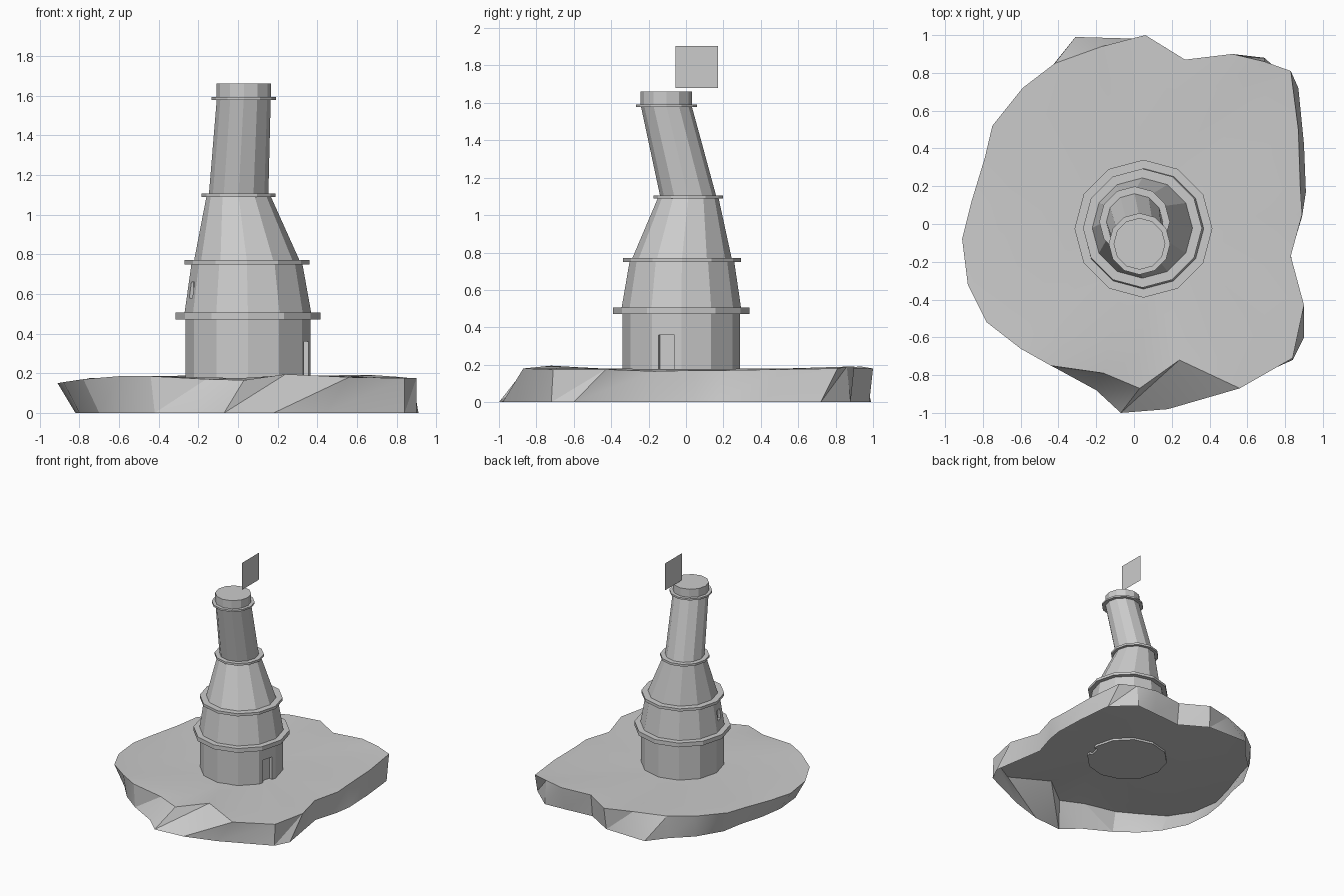
import bpy, bmesh, math
from mathutils import Vector, Matrix

if "Cube" in bpy.data.objects:
    bpy.data.objects.remove(bpy.data.objects["Cube"])

stone = bpy.data.materials.new("plain grey")
stone.diffuse_color = (0.6, 0.6, 0.6, 1)
stone.use_nodes = True
stone.node_tree.nodes["Principled BSDF"].inputs["Base Color"].default_value = stone.diffuse_color


def make(name, bm):
    me = bpy.data.meshes.new(name)
    bm.to_mesh(me)
    bm.free()
    ob = bpy.data.objects.new(name, me)
    bpy.context.collection.objects.link(ob)
    me.materials.append(stone)
    return ob


def drum(name, z0, c0, r0, z1, c1, r1, n=12):
    """Closed tapered drum, which may lean from centre c0 to centre c1."""
    bm = bmesh.new()
    rings = []
    for z, c, r in ((z0, c0, r0), (z1, c1, r1)):
        rings.append([bm.verts.new((c[0] + r * math.cos(math.tau * i / n),
                                    c[1] + r * math.sin(math.tau * i / n), z)) for i in range(n)])
    lo, hi = rings
    for i in range(n):
        j = (i + 1) % n
        bm.faces.new((lo[i], lo[j], hi[j], hi[i]))
    bm.faces.new(hi)
    bm.faces.new(lo[::-1])
    return make(name, bm)


def recess(target, name, angle, dist, size, z):
    """Cut a box-shaped opening into the facet that faces the given angle."""
    a = math.radians(angle)
    bm = bmesh.new()
    m = (Matrix.Translation((0.05 + dist * math.cos(a), -0.025 + dist * math.sin(a), z))
         @ Matrix.Rotation(a, 4, 'Z') @ Matrix.Diagonal((*size, 1)))
    bmesh.ops.create_cube(bm, size=1, matrix=m)
    cutter = make(name + "_cutter", bm)
    cutter.hide_render = True
    cutter.hide_set(True)
    mod = target.modifiers.new(name, 'BOOLEAN')
    mod.operation = 'DIFFERENCE'
    mod.object = cutter


# island: irregular rim, open underneath
rim = [(.89, .05), (.88, .2), (.87, .5), (.83, .81), (.69, .86), (.52, .9), (.27, .87), (.06, 1),
       (-.17, .94), (-.42, .85), (-.59, .72), (-.75, .52), (-.79, .35), (-.86, .12), (-.91, -.08),
       (-.88, -.32), (-.78, -.52), (-.6, -.66), (-.44, -.75), (-.16, -.79), (.03, -.87),
       (.24, -.72), (.56, -.87), (.84, -.71), (.9, -.43), (.83, -.17)]
foot = [(.89, .04), (.91, .17), (.9, .42), (.87, .72), (.69, .88), (.52, .87), (.27, .85), (.05, .98),
        (-.31, .99), (-.43, .84), (-.58, .7), (-.7, .5), (-.73, .33), (-.79, .12), (-.82, -.08),
        (-.8, -.3), (-.7, -.5), (-.58, -.64), (-.42, -.76), (-.2, -.88), (-.07, -1),
        (.18, -.98), (.44, -.9), (.84, -.72), (.9, -.6), (.83, -.16)]
heights = [.17, .17, .175, .18, .19, .19, .185, .18, .19, .185, .18, .175, .165, .155, .15,
           .155, .17, .185, .185, .17, .165, .195, .18, .175, .175, .165]
bm = bmesh.new()
rings = [[bm.verts.new((x, y, 0)) for x, y in foot],
         [bm.verts.new((x, y, h)) for (x, y), h in zip(rim, heights)]]
for s, mix in ((.8, .35), (.4, 0)):
    rings.append([bm.verts.new((x * s, y * s, h * mix + (.182 if s > .5 else .172) * (1 - mix)))
                  for (x, y), h in zip(rim, heights)])
n = len(rim)
for lo, hi in zip(rings, rings[1:]):
    for i in range(n):
        j = (i + 1) % n
        bm.faces.new((lo[i], lo[j], hi[j]))
        bm.faces.new((lo[i], hi[j], hi[i]))
mid = bm.verts.new((0, 0, .17))
for i in range(n):
    bm.faces.new((rings[-1][i], rings[-1][(i + 1) % n], mid))
island = make("island", bm)
bpy.context.view_layer.objects.active = island
island.select_set(True)
bpy.ops.object.shade_smooth_by_angle(angle=math.radians(25))

# tower storeys, leaning more towards the top
A, B, C, D = (.05, -.025), (.045, -.022), (.003, .012), (.029, -.105)
base = drum("tower_base", .155, A, .315, .48, A, .315)
second = drum("second_storey", .5, A, .32, .75, B, .28)
drum("third_storey", .765, B, .267, 1.092, C, .162)
drum("leaning_shaft", 1.1, C, .15, 1.582, D, .136)
drum("tower_top", 1.585, D, .137, 1.66, D, .137)

# ledges between the storeys
for name, z0, z1, c, r in (("lower_ledge", .47, .505, A, .365), ("middle_ledge", .748, .77, B, .315),
                           ("upper_ledge", 1.088, 1.106, C, .187), ("top_ledge", 1.578, 1.592, D, .163)):
    drum(name, z0, c, r, z1, c, r)

# recessed doorway and small window
recess(base, "doorway", -15, .325, (.1, .09, .26), .23)
recess(second, "window", 195, .315, (.08, .06, .08), .62)

# flag: a single upright sheet
bm = bmesh.new()
bm.faces.new([bm.verts.new((.075, y, z)) for y, z in
              ((-.055, 1.68), (.17, 1.68), (.17, 1.905), (-.055, 1.905))])
make("flag", bm)
